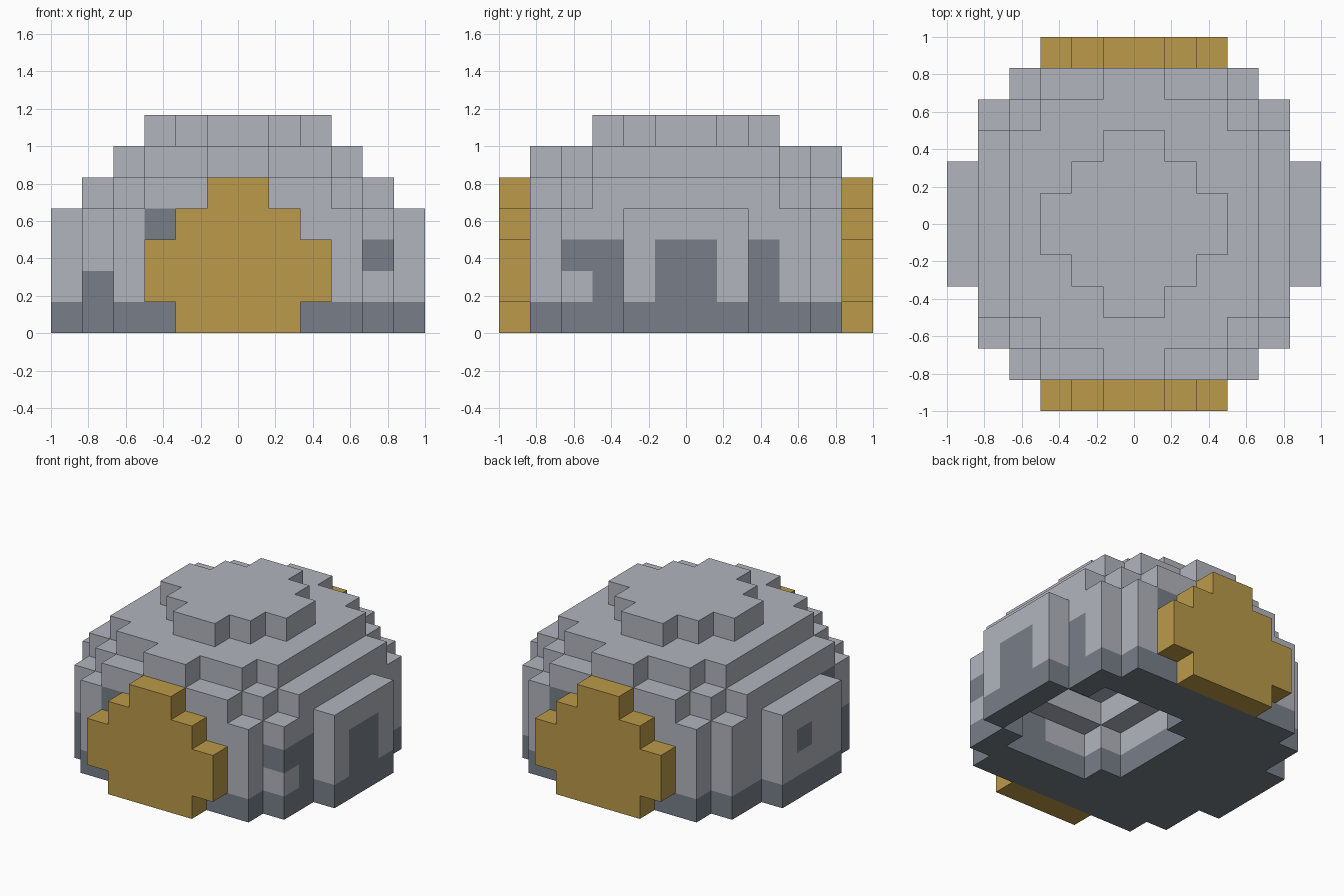
import bpy, bmesh
from itertools import product

cube = bpy.data.objects.get("Cube")
if cube:
    bpy.data.objects.remove(cube, do_unlink=True)

U = 1 / 6  # size of one block


def material(name, rgb):
    m = bpy.data.materials.new(name)
    m.use_nodes = True
    m.diffuse_color = (*rgb, 1)
    m.node_tree.nodes["Principled BSDF"].inputs["Base Color"].default_value = (*rgb, 1)
    return m


LIGHT = material("light grey", (0.445, 0.462, 0.509))
DARK = material("dark slate", (0.188, 0.212, 0.25))
GOLD = material("gold", (0.497, 0.323, 0.067))


def block(x0, x1, y0, y1, z0, z1):
    """Grid cells of a box, in block units."""
    return set(product(range(x0, x1), range(y0, y1), range(z0, z1)))


def slab(half_x, half_y, z0, z1, cx=0):
    return block(cx - half_x, cx + half_x, -half_y, half_y, z0, z1)


def build(name, cells, solid, mats, pick=lambda c: 0):
    """Make the outer skin of the cells, hiding faces against other solid cells."""
    bm = bmesh.new()
    verts = {}

    def vert(p):
        if p not in verts:
            verts[p] = bm.verts.new([k * U for k in p])
        return verts[p]

    for c in sorted(cells):
        for axis, side in product(range(3), (0, 1)):
            n = list(c)
            n[axis] += 2 * side - 1
            if tuple(n) in solid:
                continue
            a, b = (axis + 1) % 3, (axis + 2) % 3
            ring = []
            for da, db in ((0, 0), (1, 0), (1, 1), (0, 1)):
                p = list(c)
                p[axis] += side
                p[a] += da
                p[b] += db
                ring.append(vert(tuple(p)))
            face = bm.faces.new(ring if side else ring[::-1])
            face.material_index = pick(c)
    mesh = bpy.data.meshes.new(name)
    bm.to_mesh(mesh)
    bm.free()
    for m in mats:
        mesh.materials.append(m)
    ob = bpy.data.objects.new(name, mesh)
    bpy.context.collection.objects.link(ob)


# Stepped dome: walls, shoulder, upper tier and cap
walls = slab(4, 5, 0, 4) | slab(5, 4, 0, 4) | slab(6, 2, 0, 4)
shoulder = slab(3, 5, 4, 5) | slab(4, 4, 4, 5) | slab(5, 3, 4, 5)
tier = slab(1, 5, 5, 6) | slab(3, 4, 5, 6) | slab(4, 3, 5, 6)
cap = slab(3, 1, 6, 7) | slab(2, 2, 6, 7) | slab(1, 3, 6, 7)

# Rounded hollow in the underside
hollow = (slab(2, 3, 0, 2, 2) | slab(3, 2, 0, 2, 2)
          | slab(2, 2, 2, 3, 2) | slab(1, 1, 3, 4, 2))
body = (walls | shoulder | tier | cap) - hollow

# Gold end plates
plate = (block(-2, 2, -6, -5, 0, 4) | block(-3, 3, -6, -5, 1, 3)
         | block(-1, 1, -6, -5, 4, 5))
back_plate = {(x, -1 - y, z) for x, y, z in plate}

# Dark base course and dark blocks in the walls
dark = (slab(6, 6, 0, 1)
        | block(4, 5, -4, -2, 2, 3) | block(4, 5, -3, -2, 1, 2)   # hook
        | block(5, 6, -1, 1, 1, 3) | block(4, 5, 2, 3, 1, 3)      # posts
        | block(-5, -4, -4, -3, 1, 2) | block(-3, -2, -5, -4, 3, 4)
        | block(-6, -5, 0, 1, 2, 3) | block(-5, -4, -3, -2, 3, 4)
        | block(2, 3, 4, 5, 3, 4) | block(2, 4, -4, -3, 1, 2))

solid = body | plate | back_plate
build("dome_body", body, solid, [LIGHT, DARK], lambda c: int(c in dark))
build("front_plate", plate, solid, [GOLD])
build("back_plate", back_plate, solid, [GOLD])
